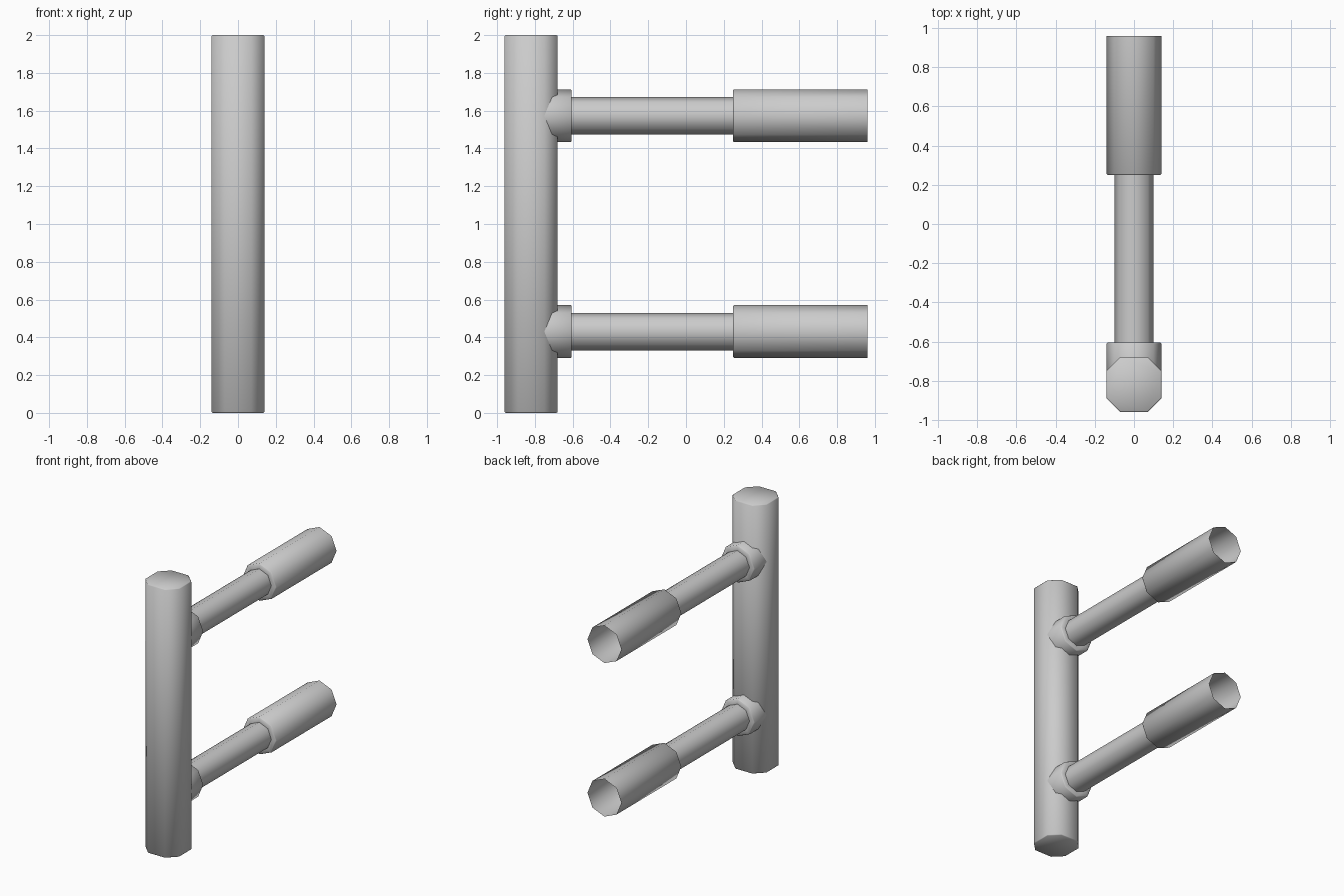
import bpy, bmesh, math

if "Cube" in bpy.data.objects:
    bpy.data.objects.remove(bpy.data.objects["Cube"])

R, ROD, B = 0.14, 0.10, 0.005   # outer radius, rod radius, tiny edge bevel


def loft(name, rings, cap_start=False, cap_end=False):
    """Skin a list of equal-length point rings into one object."""
    bm = bmesh.new()
    loops = [[bm.verts.new(p) for p in ring] for ring in rings]
    for a, b in zip(loops, loops[1:]):
        for i in range(len(a)):
            j = (i + 1) % len(a)
            bm.faces.new((a[i], a[j], b[j], b[i]))
    if cap_start:
        bm.faces.new(loops[0][::-1])
    if cap_end:
        bm.faces.new(loops[-1])
    me = bpy.data.meshes.new(name)
    bm.to_mesh(me)
    bm.free()
    ob = bpy.data.objects.new(name, me)
    bpy.context.collection.objects.link(ob)
    bpy.ops.object.select_all(action='DESELECT')
    ob.select_set(True)
    bpy.context.view_layer.objects.active = ob
    bpy.ops.object.shade_smooth_by_angle(angle=math.radians(50))
    return ob


# Post: eight-sided column with slightly eased ends
def post_ring(z, r):
    h = r / 2
    pts = [(r, -h), (r, h), (h, r), (-h, r), (-r, h), (-r, -h), (-h, -r), (h, -r)]
    return [(x, y - 0.82, z) for x, y in pts]


loft("post", [post_ring(0, R - B), post_ring(B, R),
              post_ring(2 - B, R), post_ring(2, R - B)], True, True)


# Arms: collar, thin rod and open hollow sleeve in one octagonal profile
def arm_ring(y, r, zc):
    return [(r * math.cos(i * math.pi / 4), y, zc - r * math.sin(i * math.pi / 4))
            for i in range(8)]


profile = [(-0.75, R), (-0.605 - B, R), (-0.605, R - B), (-0.605, ROD),
           (0.25, ROD), (0.25, R - B), (0.25 + B, R), (0.96, R)]
for name, zc in (("lower_arm", 0.43), ("upper_arm", 1.573)):
    loft(name, [arm_ring(y, r, zc) for y, r in profile])
